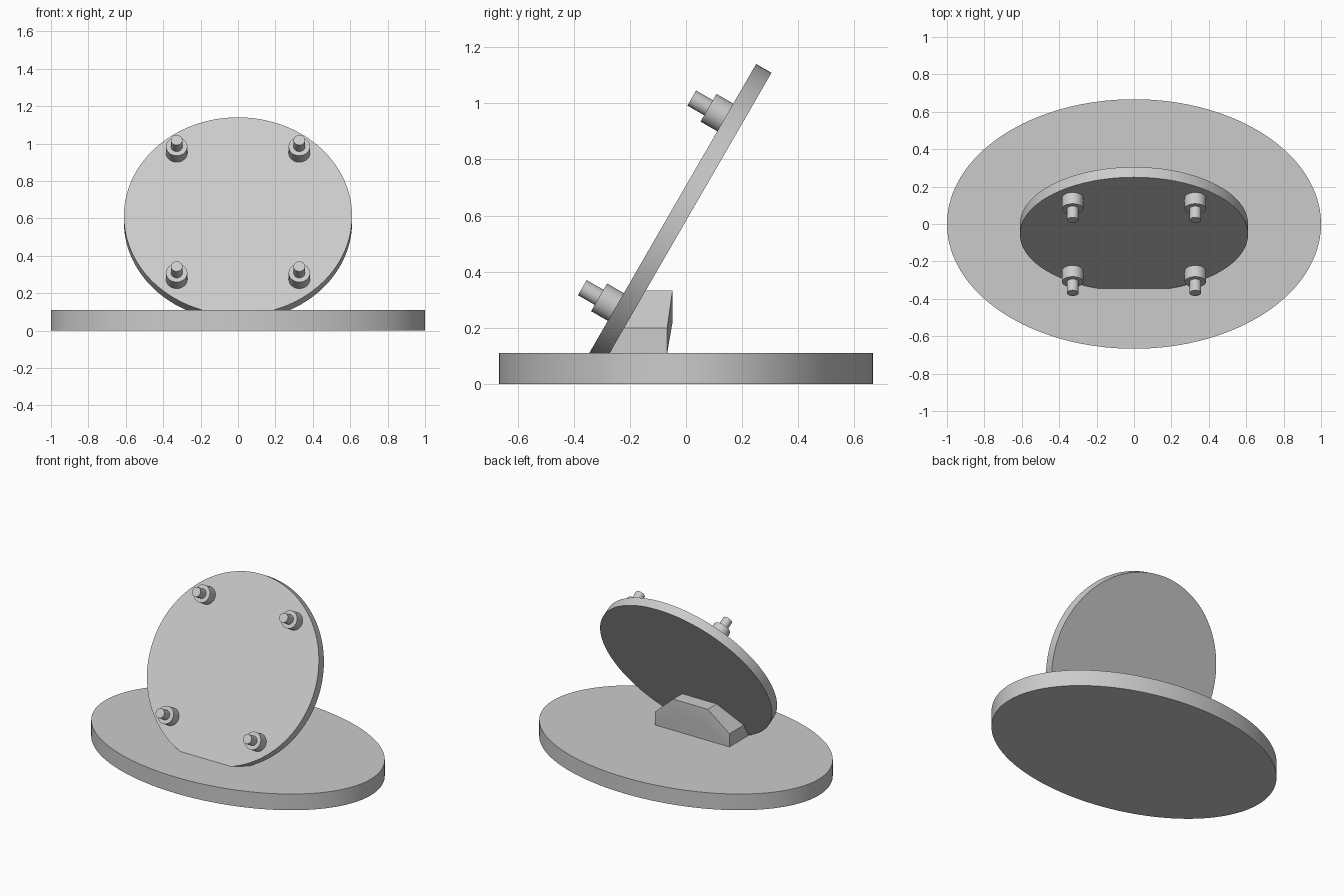
import bpy
import bmesh
import math
from mathutils import Matrix, Vector

if "Cube" in bpy.data.objects:
    bpy.data.objects.remove(bpy.data.objects["Cube"])

grey = bpy.data.materials.new("plain grey")
grey.use_nodes = True
colour = (0.6, 0.6, 0.6, 1)
grey.diffuse_color = colour
grey.node_tree.nodes["Principled BSDF"].inputs["Base Color"].default_value = colour

BASE_TOP = 0.11
DISC_RADIUS = 0.61
DISC_THICK = 0.063
# Frame of the tilted disc: origin at its front centre, local z out of the front
TILT = Matrix.Translation((0, -0.055, 0.612)) @ Matrix.Rotation(math.radians(60), 4, "X")


def finish(name, bm):
    bmesh.ops.recalc_face_normals(bm, faces=bm.faces)
    mesh = bpy.data.meshes.new(name)
    bm.to_mesh(mesh)
    bm.free()
    mesh.materials.append(grey)
    obj = bpy.data.objects.new(name, mesh)
    bpy.context.collection.objects.link(obj)
    bpy.ops.object.select_all(action="DESELECT")
    obj.select_set(True)
    bpy.context.view_layer.objects.active = obj
    bpy.ops.object.shade_smooth_by_angle(angle=math.radians(30))
    return obj


def cylinder(radius, low, high, frame, segments):
    """Cylinder along the local z of a frame, from low to high."""
    bm = bmesh.new()
    bmesh.ops.create_cone(bm, cap_ends=True, segments=segments, radius1=radius,
                          radius2=radius, depth=high - low,
                          matrix=frame @ Matrix.Translation((0, 0, (low + high) / 2)))
    return bm


# Oval base
finish("oval_base", cylinder(1, 0, BASE_TOP, Matrix.Diagonal((1, 0.667, 1, 1)), 128))

# Leaning disc, trimmed flat where it meets the base
disc = cylinder(DISC_RADIUS, -DISC_THICK, 0, TILT, 128)
cut = bmesh.ops.bisect_plane(disc, geom=disc.verts[:] + disc.edges[:] + disc.faces[:],
                             plane_co=(0, 0, BASE_TOP), plane_no=(0, 0, 1), clear_inner=True)
rim = [e for e in cut["geom_cut"] if isinstance(e, bmesh.types.BMEdge)]
bmesh.ops.holes_fill(disc, edges=rim, sides=0)
finish("leaning_disc", disc)

# Four stepped pegs standing out of the disc
for side, x in (("right", -0.328), ("left", 0.328)):
    for level, y in (("lower", -0.39), ("upper", 0.39)):
        frame = TILT @ Matrix.Translation((x, y, 0))
        finish(f"{level}_{side}_collar", cylinder(0.057, -0.005, 0.069, frame, 48))
        finish(f"{level}_{side}_pin", cylinder(0.031, 0.06, 0.138, frame, 32))


# Support block behind the disc: front lies on the back of the disc
def disc_back(z):
    return TILT.translation.y + (z - TILT.translation.z) / math.tan(math.radians(60)) \
        + DISC_THICK / math.sin(math.radians(60)) - 0.004


END, TOP = 0.28, 0.13
outline = [(-END, BASE_TOP), (END, BASE_TOP), (END, 0.2), (TOP, 0.333), (-TOP, 0.333), (-END, 0.2)]
bm = bmesh.new()
front = [bm.verts.new((x, disc_back(z), z)) for x, z in outline]
back = [bm.verts.new((x, -0.048 if z > 0.3 else -0.067, z)) for x, z in outline]
bm.faces.new(front)
for i in range(len(outline)):
    j = (i + 1) % len(outline)
    bm.faces.new((front[i], front[j], back[j], back[i]))
# Slightly bulged back face
bulge = [bm.verts.new((x, -0.048, 0.22)) for x in (TOP, -TOP)]
bm.faces.new((back[0], back[1], bulge[0], bulge[1]))
bm.faces.new((bulge[1], bulge[0], back[3], back[4]))
bm.faces.new((back[1], back[2], bulge[0]))
bm.faces.new((back[2], back[3], bulge[0]))
bm.faces.new((back[5], back[0], bulge[1]))
bm.faces.new((back[4], back[5], bulge[1]))
finish("support_block", bm)
